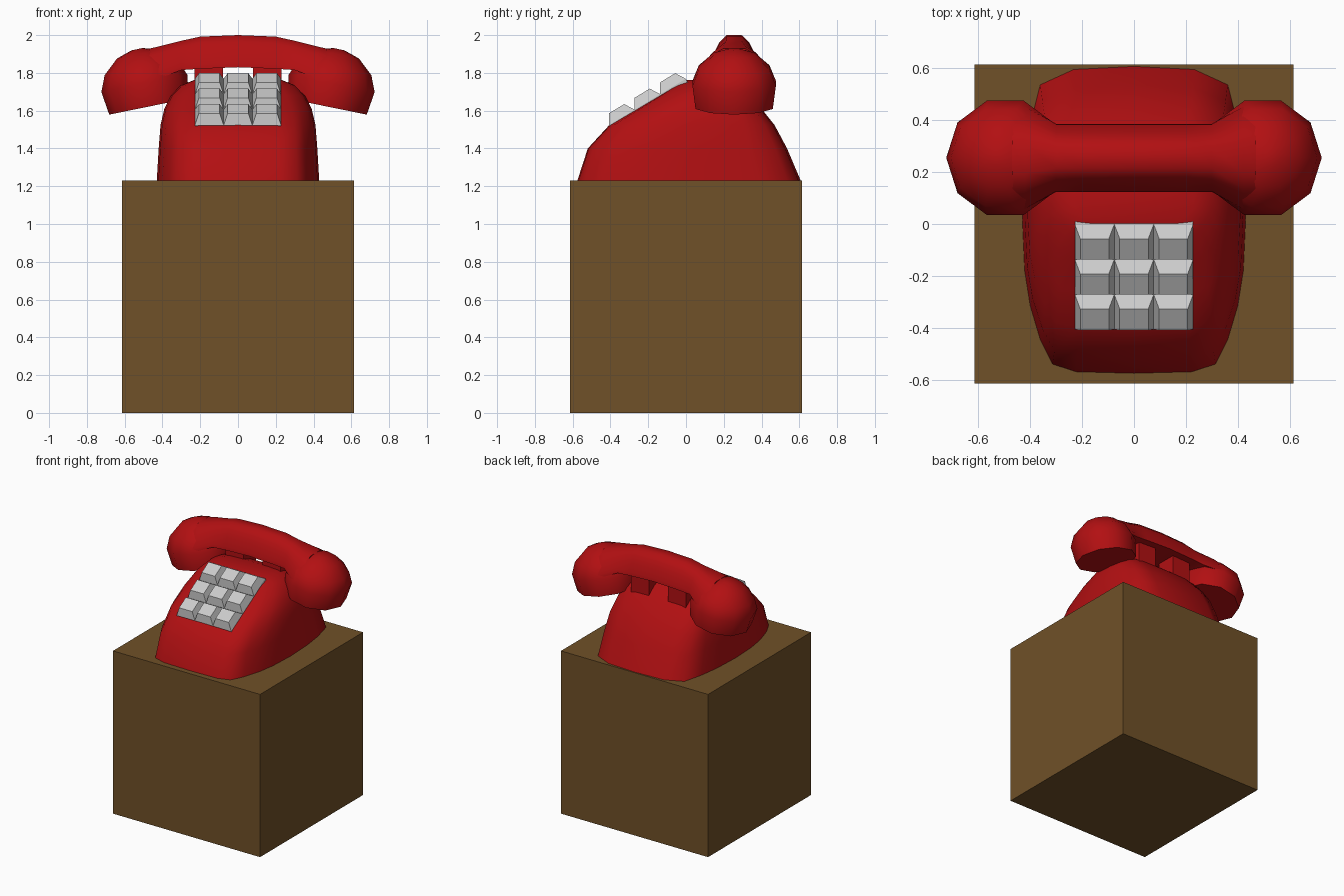
import bpy, bmesh, math
from mathutils import Vector

if "Cube" in bpy.data.objects:
    bpy.data.objects.remove(bpy.data.objects["Cube"])


def material(name, rgb):
    m = bpy.data.materials.new(name)
    m.diffuse_color = (*rgb, 1)
    m.use_nodes = True
    m.node_tree.nodes["Principled BSDF"].inputs["Base Color"].default_value = m.diffuse_color
    return m


RED = material("red", (0.445, 0.005, 0.006))
BROWN = material("brown", (0.162, 0.082, 0.021))


def finish(name, bm, mat=None, smooth=None):
    bmesh.ops.recalc_face_normals(bm, faces=bm.faces)
    me = bpy.data.meshes.new(name)
    bm.to_mesh(me)
    bm.free()
    ob = bpy.data.objects.new(name, me)
    bpy.context.collection.objects.link(ob)
    if mat:
        me.materials.append(mat)
    if smooth:
        bpy.ops.object.select_all(action='DESELECT')
        ob.select_set(True)
        bpy.context.view_layer.objects.active = ob
        bpy.ops.object.shade_smooth_by_angle(angle=math.radians(smooth))
    return ob


def loft(bm, rings):
    """Skin closed rings of points and cap both ends."""
    vs = [[bm.verts.new(p) for p in r] for r in rings]
    n = len(vs[0])
    for a, b in zip(vs, vs[1:]):
        for i in range(n):
            j = (i + 1) % n
            bm.faces.new((a[i], a[j], b[j], b[i]))
    bm.faces.new(vs[0][::-1])
    bm.faces.new(vs[-1])


def box(name, lo, hi, mat):
    bm = bmesh.new()
    loft(bm, [[(lo[0], lo[1], z), (hi[0], lo[1], z), (hi[0], hi[1], z), (lo[0], hi[1], z)]
              for z in (lo[2], hi[2])])
    return finish(name, bm, mat)


# pedestal
box("pedestal", (-0.615, -0.615, 0), (0.615, 0.615, 1.23), BROWN)

# phone body: rounded outline lofted upwards
half = [(0.52, -0.99), (0.73, -0.94), (0.84, -0.78), (0.93, -0.56), (0.98, -0.33), (1, 0),
        (0.98, 0.35), (0.93, 0.62), (0.84, 0.88), (0.54, 0.98)]
outline = [(0, -1)] + half + [(0, 1)] + [(-x, y) for x, y in reversed(half)]
levels = [(1.23, 0.43, -0.575, 0.607), (1.40, 0.42, -0.52, 0.535), (1.525, 0.41, -0.405, 0.468),
          (1.61, 0.39, -0.262, 0.40), (1.68, 0.355, -0.145, 0.335), (1.735, 0.30, -0.055, 0.265),
          (1.763, 0.23, 0.0, 0.18)]
bm = bmesh.new()
loft(bm, [[(u * hx, (y0 + y1) / 2 + v * (y1 - y0) / 2, z) for u, v in outline]
          for z, hx, y0, y1 in levels])
finish("phone_body", bm, RED, 75)

# cradle prongs
for side, x in (("left", -0.155), ("right", 0.155)):
    box(f"cradle_prong_{side}", (x - 0.075, 0.18, 1.66), (x + 0.075, 0.33, 1.86), RED)

# handset bar: arched section, flared where it meets the cups
HY = 0.255
section = [(1, 0), (0.98, 0.15), (0.75, 0.55), (0.6, 0.78), (0.3, 1)]
section += [(-u, w) for u, w in reversed(section)]
stations = [(0, 0.131, 1.83, 2.0), (0.2, 0.131, 1.822, 1.992), (0.3, 0.131, 1.815, 1.97),
            (0.42, 0.20, 1.77, 1.94), (0.47, 0.20, 1.76, 1.928)]
stations = [(-x, w, a, b) for x, w, a, b in reversed(stations[1:])] + stations
bm = bmesh.new()
loft(bm, [[(x, HY + u * w, a + t * (b - a)) for u, t in section] for x, w, a, b in stations])
finish("handset_bar", bm, RED, 60)

# earpiece and mouthpiece: ten-sided domes tilted outwards
dome = [(0.215, 0), (0.232, 0.125), (0.197, 0.21), (0.115, 0.283), (0.03, 0.31)]
tilt = math.radians(11.5)
for name, s in (("earpiece", -1), ("mouthpiece", 1)):
    out = Vector((s * math.cos(tilt), 0, -math.sin(tilt)))
    up = Vector((s * math.sin(tilt), 0, math.cos(tilt)))
    centre = Vector((s * 0.471, HY, 1.622))
    bm = bmesh.new()
    loft(bm, [[centre + out * r * math.cos(k * math.tau / 10) + up * h
               + Vector((0, r * math.sin(k * math.tau / 10), 0)) for k in range(10)]
              for r, h in dome])
    finish(name, bm, RED, 60)

# keypad: bevelled keys along the sloping front
along = Vector((0, 0.405, 0.245)).normalized()
normal = Vector((0, -along.z, along.y))
for row in range(3):
    for col in range(3):
        c = Vector(((col - 1) * 0.152, -0.405, 1.52)) + along * 0.158 * (row + 0.5)
        bm = bmesh.new()
        loft(bm, [[c + Vector((sx * hw, 0, 0)) + along * sy * hl + normal * h
                   for sx, sy in ((-1, -1), (1, -1), (1, 1), (-1, 1))]
                  for hw, hl, h in ((0.076, 0.079, -0.02), (0.076, 0.079, 0.004), (0.055, 0.047, 0.058))])
        finish(f"key_{row + 1}_{col + 1}", bm)
